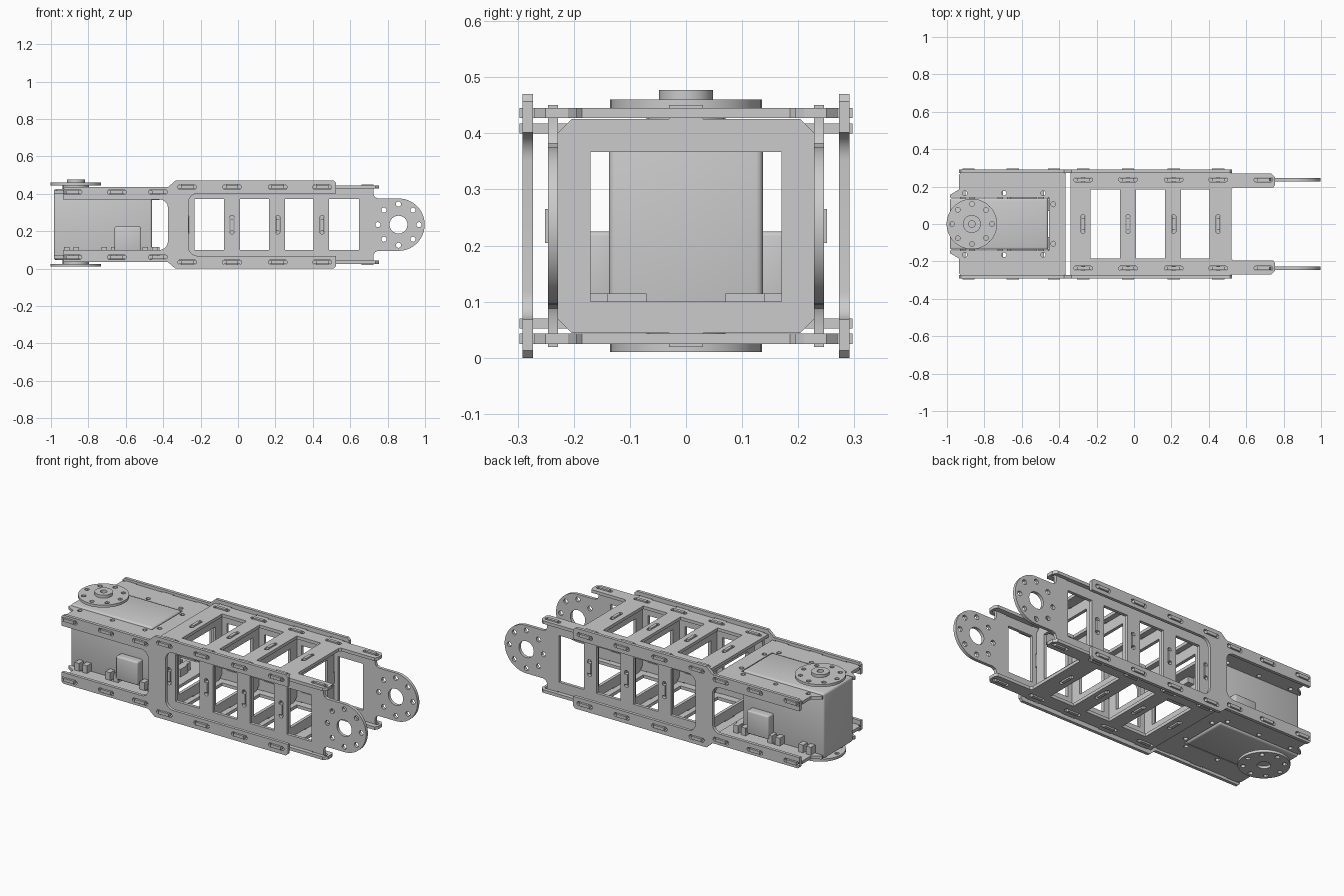
import bpy, bmesh
from math import sin, cos, pi
from mathutils import Matrix, Vector

if "Cube" in bpy.data.objects:
    bpy.data.objects.remove(bpy.data.objects["Cube"])

ZC = 0.235          # mid height of the symmetric frame
T = 0.018           # sheet thickness
BARS = [-0.272, -0.032, 0.212, 0.45]
SERVO_TABS = [-0.885, -0.648, -0.428]
AXES = {
    'z': Matrix.Identity(4),
    'y': Matrix(((1, 0, 0, 0), (0, 0, -1, 0), (0, 1, 0, 0), (0, 0, 0, 1))),
    'x': Matrix(((0, 0, 1, 0), (1, 0, 0, 0), (0, 1, 0, 0), (0, 0, 0, 1))),
}


def add(name, mesh):
    ob = bpy.data.objects.new(name, mesh)
    bpy.context.collection.objects.link(ob)
    return ob


def arc(u, v, r, a0=0, a1=360, n=24):
    full = abs(a1 - a0) == 360
    steps = n if full else n + 1
    return [(u + r * cos((a0 + (a1 - a0) * i / n) * pi / 180),
             v + r * sin((a0 + (a1 - a0) * i / n) * pi / 180)) for i in range(steps)]


def rect(u0, u1, v0, v1):
    return [(u0, v0), (u1, v0), (u1, v1), (u0, v1)]


def slot(u, v, upright=False, half=0.05, r=0.0125):
    d = half - r
    if upright:
        return arc(u, v + d, r, 0, 180, 8) + arc(u, v - d, r, 180, 360, 8)
    return arc(u + d, v, r, -90, 90, 8) + arc(u - d, v, r, 90, 270, 8)


def mirrored(half, c):
    """Close an upper half outline by reflecting it about v = c."""
    return half + [(u, 2 * c - v) for u, v in reversed(half)]


def ring(u, v, r, hole, n=8):
    return [arc(u + r * cos(i * 2 * pi / n), v + r * sin(i * 2 * pi / n), hole, n=12)
            for i in range(n)]


def plate(name, loops, axis, at, t=T):
    """Flat sheet with holes, cut from a filled 2D curve, centred at `at` along axis."""
    cu = bpy.data.curves.new(name, 'CURVE')
    cu.dimensions, cu.fill_mode, cu.extrude = '2D', 'BOTH', t / 2
    for pts in loops:
        sp = cu.splines.new('POLY')
        sp.points.add(len(pts) - 1)
        for p, (u, v) in zip(sp.points, pts):
            p.co = (u, v, 0, 1)
        sp.use_cyclic_u = True
    tmp = add(name + "_outline", cu)
    bpy.context.view_layer.update()
    mesh = bpy.data.meshes.new_from_object(tmp.evaluated_get(bpy.context.evaluated_depsgraph_get()))
    bpy.data.objects.remove(tmp)
    bpy.data.curves.remove(cu)
    off = Vector([at if a == axis else 0 for a in 'xyz'])
    mesh.transform(Matrix.Translation(off) @ AXES[axis])
    bm = bmesh.new()
    bm.from_mesh(mesh)
    bmesh.ops.remove_doubles(bm, verts=bm.verts, dist=1e-5)
    bmesh.ops.recalc_face_normals(bm, faces=bm.faces)
    bm.to_mesh(mesh)
    bm.free()
    mesh.name = name
    return add(name, mesh)


def boxes(name, items, bevel=0):
    """One object from several boxes given as (x0, x1, y0, y1, z0, z1)."""
    bm = bmesh.new()
    for x0, x1, y0, y1, z0, z1 in items:
        m = Matrix.Translation(((x0 + x1) / 2, (y0 + y1) / 2, (z0 + z1) / 2)) @ \
            Matrix.Diagonal((x1 - x0, y1 - y0, z1 - z0, 1))
        bmesh.ops.create_cube(bm, size=1, matrix=m)
    if bevel:
        bmesh.ops.bevel(bm, geom=bm.edges[:], offset=bevel, segments=3, profile=0.5,
                        affect='EDGES')
    mesh = bpy.data.meshes.new(name)
    bm.to_mesh(mesh)
    bm.free()
    return add(name, mesh)


def ctr(c, hx, *rest):
    return (c - hx, c + hx) + rest


# Outer side plates: H-shaped, open to both ends
outer = mirrored([(-0.375, ZC)] + arc(-0.42, 0.325, 0.045, 0, 90, 8) +
                 [(-0.935, 0.37), (-0.935, 0.425), (-0.925, 0.435), (-0.375, 0.435),
                  (-0.335, 0.47), (0.512, 0.47), (0.525, 0.457), (0.525, 0.402)] +
                 arc(-0.215, 0.352, 0.05, 90, 180, 8), ZC)
outer_slots = [slot(x, z) for x in BARS for z in (ZC - 0.201, ZC + 0.201)] + \
              [slot(x, z) for x in SERVO_TABS for z in (ZC - 0.174, ZC + 0.174)]

# Inner side plates: windowed, with a round joint ear
inner = mirrored([(-0.335, 0.427), (0.725, 0.427), (0.725, 0.396), (0.732, 0.382),
                  (0.75, 0.375)] + arc(0.858, ZC, 0.14, 90, 0, 24)[:-1], ZC)
inner.insert(len(inner) // 2, (0.998, ZC))
WINDOWS = [(-0.232, -0.075), (0.01, 0.165), (0.25, 0.405), (0.487, 0.647)]
inner_holes = [rect(a, b, 0.1, 0.372) for a, b in WINDOWS] + \
              [slot(x, ZC, True) for x in BARS] + \
              [arc(0.858, ZC, 0.048)] + ring(0.858, ZC, 0.11, 0.014)

for side, s in (("front", -1), ("back", 1)):
    plate(side + "_outer_side_plate", [outer] + outer_slots, 'y', s * 0.282)
    plate(side + "_inner_side_plate", [inner] + inner_holes, 'y', s * 0.237)
    boxes(side + "_inner_plate_tabs",
          [ctr(x, 0.033, s * 0.237 - 0.009, s * 0.237 + 0.009, *z)
           for x in BARS + [0.692] for z in ((0.42, 0.451), (0.019, 0.05))])

# Deck plates (top and bottom): three windows and two prongs
deck = mirrored([(-0.34, 0.274), (0.52, 0.274), (0.52, 0.27), (0.735, 0.27), (0.755, 0.25),
                 (0.755, 0.21), (0.745, 0.195), (0.53, 0.195), (0.52, 0.185)], 0)
deck_holes = [rect(a, b, -0.185, 0.185) for a, b in WINDOWS[:3]] + \
             [slot(x, 0, True) for x in BARS] + \
             [slot(x, y) for x in BARS + [0.692] for y in (-0.237, 0.237)]

# Actuator plates: U-shaped around the actuator body
cradle = mirrored([(-0.365, 0.274), (-0.925, 0.274), (-0.935, 0.264), (-0.935, 0.185),
                   (-0.985, 0.155), (-0.985, 0.142), (-0.455, 0.142)], 0)
cradle_holes = [arc(x, s * y, 0.013, n=12) for s in (-1, 1)
                for x, y in ((-0.905, 0.165), (-0.695, 0.165), (-0.485, 0.165), (-0.432, 0.105))]

for level, s in (("bottom", -1), ("top", 1)):
    zd, zc = ZC + s * 0.201, ZC + s * 0.174
    plate(level + "_deck_plate", [deck] + deck_holes, 'z', zd)
    plate(level + "_actuator_plate", [cradle] + cradle_holes, 'z', zc)
    tabs = [(x, zd) for x in BARS] + [(x, zc) for x in SERVO_TABS]
    boxes(level + "_plate_tabs",
          [ctr(x, 0.033, *y, z - T / 2, z + T / 2) for x, z in tabs
           for y in ((0.265, 0.297), (-0.297, -0.265))])

# Cross ribs between the decks
c, w, z1 = 0.025, 0.228, 0.426
rib = mirrored([(-w, z1 - c), (-w + c, z1), (w - c, z1), (w, z1 - c)], ZC)
for i, x in enumerate(BARS):
    plate(f"cross_rib_{i + 1}", [rib, rect(-0.17, 0.17, 0.1, 0.367)], 'x', x)
    boxes(f"cross_rib_tabs_{i + 1}",
          [ctr(x, T / 2, -0.03, 0.03, *z) for z in ((0.42, 0.451), (0.019, 0.05))] +
          [ctr(x, T / 2, *y, ZC - 0.03, ZC + 0.03) for y in ((0.22, 0.251), (-0.251, -0.22))])

# Actuator body, side connectors and mounting feet
boxes("actuator_body", [(-0.985, -0.46, -0.137, 0.137, 0.045, 0.425)], 0.012)
boxes("actuator_connectors", [(-0.66, -0.52, *y, 0.09, 0.225)
                              for y in ((0.13, 0.185), (-0.185, -0.13))], 0.008)
feet = [(x, x + 0.03, *y, *z) for a in (-0.93, -0.73, -0.51) for x in (a, a + 0.05)
        for y in ((0.13, 0.178), (-0.178, -0.13)) for z in ((0.068, 0.115), (0.367, 0.402))]
feet += [(-0.465, -0.42, *y, *z) for y in ((0.07, 0.14), (-0.14, -0.07))
         for z in ((0.068, 0.115), (0.367, 0.402))]
boxes("actuator_feet", [f for f in feet if f[4] < 0.1 or f[1] > -0.43])

# Output horns on both faces
HX = -0.867
holes = ring(HX, 0, 0.107, 0.013)
plate("top_horn", [arc(HX, 0, 0.135, n=48), arc(HX, 0, 0.02)] + holes, 'z', 0.4525, 0.015)
plate("top_horn_hub", [arc(HX, 0, 0.048), arc(HX, 0, 0.018)], 'z', 0.4685, 0.017)
plate("top_horn_neck", [arc(HX, 0, 0.07)], 'z', 0.435, 0.022)
plate("bottom_horn", [arc(HX, 0, 0.135, n=48), arc(HX, 0, 0.035)] + holes, 'z', 0.0175, 0.015)
plate("bottom_horn_neck", [arc(HX, 0, 0.07)], 'z', 0.036, 0.022)

# Smooth the curved walls, keep sheet edges crisp
bpy.ops.object.select_all(action='SELECT')
bpy.context.view_layer.objects.active = bpy.data.objects["actuator_body"]
bpy.ops.object.shade_smooth_by_angle()
